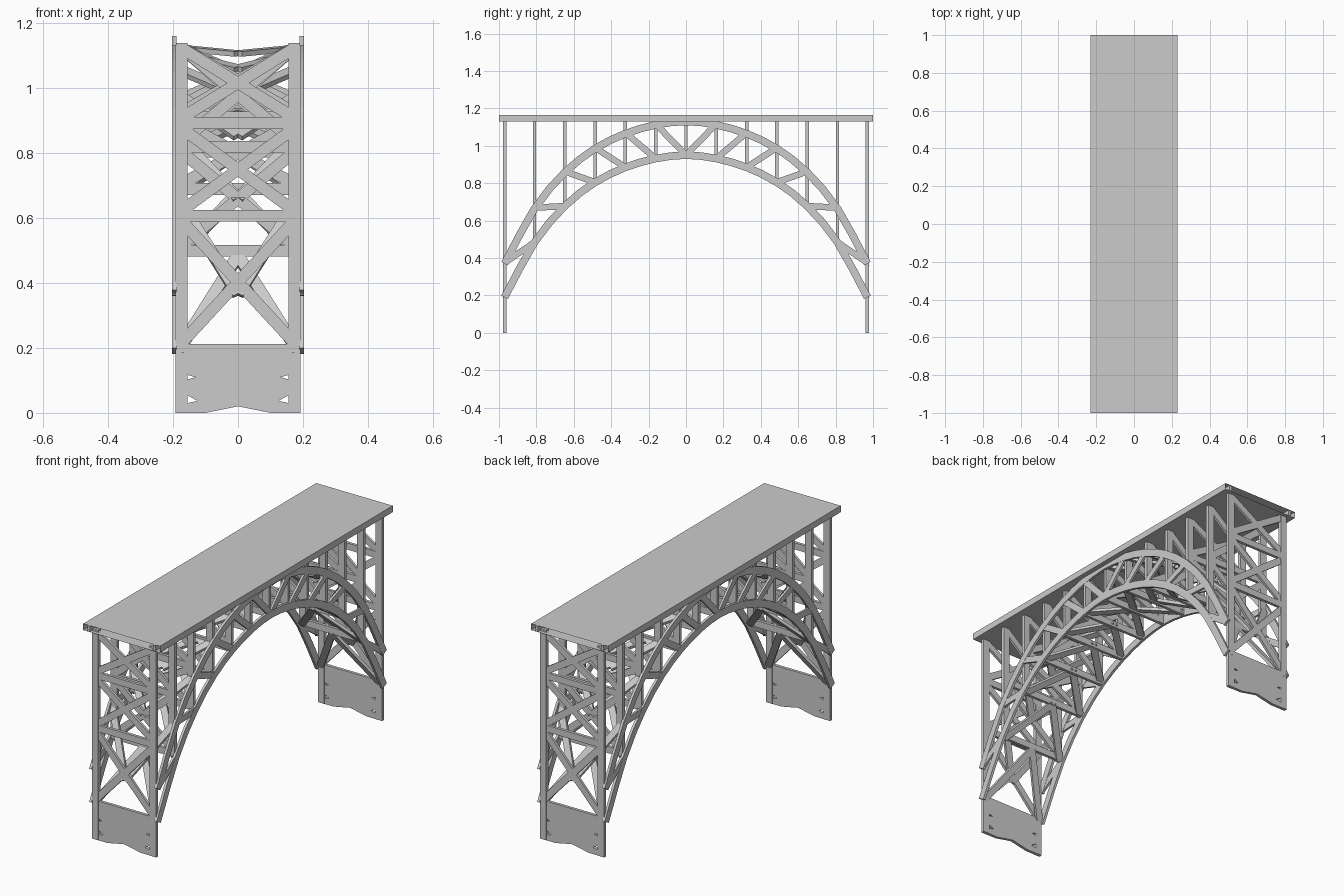
import bpy, bmesh
from mathutils import Vector

if "Cube" in bpy.data.objects:
    bpy.data.objects.remove(bpy.data.objects["Cube"])

YS = [0, .162, .324, .486, .648, .81, .97]          # panel points along the span
DROP = [0, .018, .065, .145, .272, .466, .76]       # arch fall at each panel point
LOW, UP = .95, 1.135                                # crown heights of both chords
LEG = .174                                          # leg centre line
TRUSS = .196                                        # arch truss plane


def make(name, bm):
    bmesh.ops.recalc_face_normals(bm, faces=bm.faces)
    me = bpy.data.meshes.new(name)
    bm.to_mesh(me)
    bm.free()
    ob = bpy.data.objects.new(name, me)
    bpy.context.collection.objects.link(ob)
    return ob


def beam(bm, p, q, w, t, normal):
    """Flat bar from p to q: w wide in plane, t thick along the normal."""
    p, q, n = Vector(p), Vector(q), Vector(normal)
    d = (q - p).normalized()
    s = d.cross(n).normalized()
    n = s.cross(d)
    c = [s * a * w / 2 + n * b * t / 2 for a, b in ((-1, -1), (1, -1), (1, 1), (-1, 1))]
    a = [bm.verts.new(p + k) for k in c]
    b = [bm.verts.new(q + k) for k in c]
    bm.faces.new(a)
    bm.faces.new(b[::-1])
    for i in range(4):
        j = (i + 1) % 4
        bm.faces.new((a[j], a[i], b[i], b[j]))


def extrude_loop(bm, pts, y, t):
    """Plate in the xz plane with thickness t."""
    f = bm.faces.new([bm.verts.new((x, y - t / 2, z)) for x, z in pts])
    r = bmesh.ops.extrude_face_region(bm, geom=[f])
    bmesh.ops.translate(bm, vec=(0, t, 0),
                        verts=[v for v in r['geom'] if isinstance(v, bmesh.types.BMVert)])


def chord(bm, crown, x):
    """Chord with mitred joints, smoothed between panel points."""
    half = [(y, crown - d) for y, d in zip(YS, DROP)]
    pts = [(-y, z) for y, z in half[:0:-1]] + half
    fine = []
    for i in range(len(pts) - 1):                    # Catmull-Rom subdivision
        p1, p2 = Vector(pts[i]), Vector(pts[i + 1])
        p0 = Vector(pts[i - 1]) if i else 2 * p1 - p2
        p3 = Vector(pts[i + 2]) if i + 2 < len(pts) else 2 * p2 - p1
        for k in range(2):
            u = k / 2
            fine.append(.5 * (2 * p1 + (p2 - p0) * u + (2 * p0 - 5 * p1 + 4 * p2 - p3) * u * u
                              + (3 * p1 - p0 - 3 * p2 + p3) * u ** 3))
    fine.append(Vector(pts[-1]))
    rings = []
    for i, p in enumerate(fine):
        d = (fine[min(i + 1, len(fine) - 1)] - fine[max(i - 1, 0)]).normalized()
        n = Vector((-d.y, d.x)) * .02
        rings.append([bm.verts.new((x + a * .007, p.x + b * n.x, p.y + b * n.y))
                      for a, b in ((-1, -1), (1, -1), (1, 1), (-1, 1))])
    for a, b in zip(rings, rings[1:]):
        for i in range(4):
            j = (i + 1) % 4
            bm.faces.new((a[i], a[j], b[j], b[i]))
    bm.faces.new(rings[0])
    bm.faces.new(rings[-1])


# Deck: open-ended flat tube
bm = bmesh.new()
prof = [(-.23, 1.13), (.23, 1.13), (.23, 1.165), (-.23, 1.165)]
a, b = [[bm.verts.new((x, y, z)) for x, z in prof] for y in (-1, 1)]
for i in range(4):
    j = (i + 1) % 4
    bm.faces.new((a[i], a[j], b[j], b[i]))
make("deck", bm)

for sx, side in ((-1, "left"), (1, "right")):
    # Deck girder
    bm = bmesh.new()
    beam(bm, (sx * TRUSS, -1, 1.147), (sx * TRUSS, 1, 1.147), .03, .014, (1, 0, 0))
    make("deck_girder_" + side, bm)
    # Arch truss: two chords and outward-leaning diagonals
    bm = bmesh.new()
    x = sx * TRUSS
    chord(bm, LOW, x)
    chord(bm, UP - .005, x)
    for i in range(6):
        for s in (-1, 1):
            beam(bm, (x, s * YS[i], LOW - DROP[i]),
                 (x, s * YS[i + 1], UP - DROP[i + 1]), .034, .012, (1, 0, 0))
    make("arch_truss_" + side, bm)

# Cross-braced bents at every panel point
LEVELS = [[.95, 1.14], [.932, 1.14], [.885, 1.14], [.805, 1.14],
          [.69, .91, 1.14], [.5, .82, 1.14], [.2, .607, .893, 1.14]]
HALF = [(.1, 0), (.157, 0), (.157, .03), (.125, .037), (.157, .055), (.157, .103),
        (.13, .11), (.157, .117), (.157, .213)]
for i, y0 in enumerate(YS):
    for s in ((1,) if i == 0 else (-1, 1)):
        bm = bmesh.new()
        y, n, lv = s * y0, (0, 1, 0), LEVELS[i]
        foot = 0 if i == 6 else lv[0] - .017
        for sx in (-1, 1):
            beam(bm, (sx * LEG, y, foot), (sx * LEG, y, 1.14), .038, .018, n)
        for z in (lv[1:-1] if i == 6 else lv[:-1]):
            beam(bm, (-LEG, y, z), (LEG, y, z), .036, .016, n)
        for z0, z1 in zip(lv, lv[1:]):
            for sx in (-1, 1):
                beam(bm, (-sx * .172, y, z0 + .017), (sx * .172, y, z1 - .017), .036, .014, n)
        if i == 6:                                   # notched solid foot plate
            extrude_loop(bm, [(0, .02)] + HALF + [(-x, z) for x, z in HALF[::-1]], y, .016)
        make("bent_%d_%s" % (i, "front" if s < 0 else "back"), bm)

# Lateral bracing between the two arches
for name, crown, flip in (("lower_bracing", LOW, False), ("upper_bracing", UP - .01, True)):
    bm = bmesh.new()
    for i in range(6):
        for s in (-1, 1):
            p, q = [(s * YS[k], crown - DROP[k]) for k in (i, i + 1)]
            n = (0, s * (p[1] - q[1]), abs(q[0] - p[0]))
            if flip:
                p, q = q, p
            for sx in (-1, 1):
                beam(bm, (0, *p), (sx * .185, *q), .036, .016, n)
    make(name, bm)
